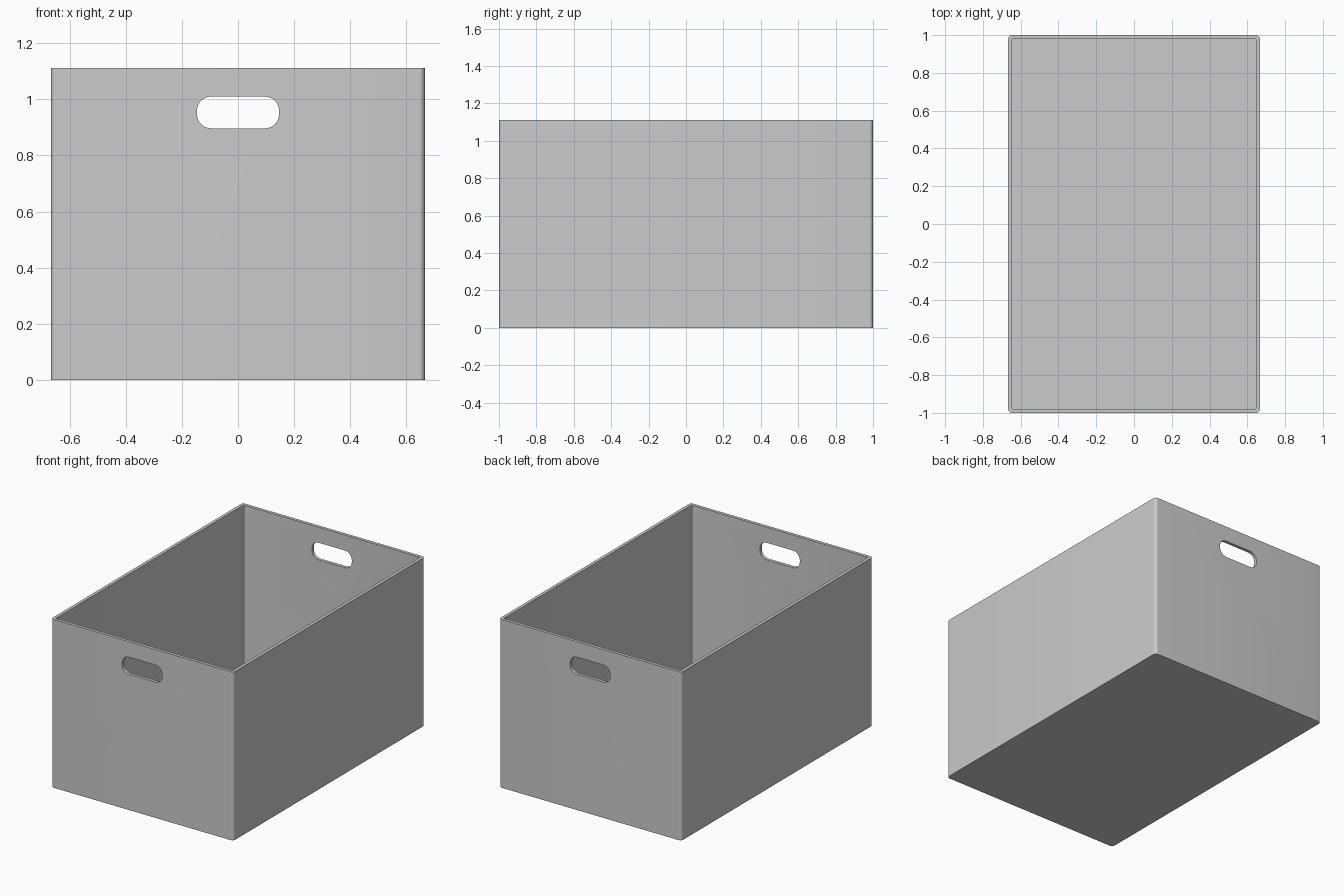
import bpy, bmesh, math
from mathutils import Matrix

if "Cube" in bpy.data.objects:
    bpy.data.objects.remove(bpy.data.objects["Cube"])

W, L, H = 0.666, 1.0, 1.112   # half width, half length, height
T = 0.021                     # wall thickness


def rounded_prism(name, hx, hy, depth, r, seg, matrix):
    """Rounded rectangle extruded along its local z, then placed by matrix."""
    bm = bmesh.new()
    verts = []
    for i, (sx, sy) in enumerate([(1, 1), (-1, 1), (-1, -1), (1, -1)]):
        for k in range(seg + 1):
            a = math.pi / 2 * (i + k / seg)
            verts.append(bm.verts.new((sx * (hx - r) + r * math.cos(a),
                                       sy * (hy - r) + r * math.sin(a), 0)))
    face = bm.faces.new(verts)
    top = bmesh.ops.extrude_face_region(bm, geom=[face])["geom"]
    bmesh.ops.translate(bm, vec=(0, 0, depth),
                        verts=[v for v in top if isinstance(v, bmesh.types.BMVert)])
    bmesh.ops.recalc_face_normals(bm, faces=bm.faces)
    bm.transform(matrix)
    mesh = bpy.data.meshes.new(name)
    bm.to_mesh(mesh)
    bm.free()
    obj = bpy.data.objects.new(name, mesh)
    bpy.context.collection.objects.link(obj)
    return obj


# Outer body
box = rounded_prism("storage_box", W, L, H, 0.021, 8, Matrix())

# Cutters: the cavity, and one slot through both end walls
cavity = rounded_prism("cavity_cutter", W - T, L - T, H, 0.004, 3,
                       Matrix.Translation((0, 0, T)))
slot = rounded_prism("handle_cutter", 0.146, 0.0565, 2.4, 0.05, 10,
                     Matrix.Translation((0, 1.2, 0.953)) @ Matrix.Rotation(math.pi / 2, 4, 'X'))

bpy.context.view_layer.objects.active = box
box.select_set(True)
for cutter in (cavity, slot):
    mod = box.modifiers.new(cutter.name, 'BOOLEAN')
    mod.operation = 'DIFFERENCE'
    mod.solver = 'EXACT'
    mod.object = cutter
    bpy.ops.object.modifier_apply(modifier=mod.name)
    bpy.data.objects.remove(cutter)

bpy.ops.object.shade_smooth_by_angle(angle=math.radians(30))
